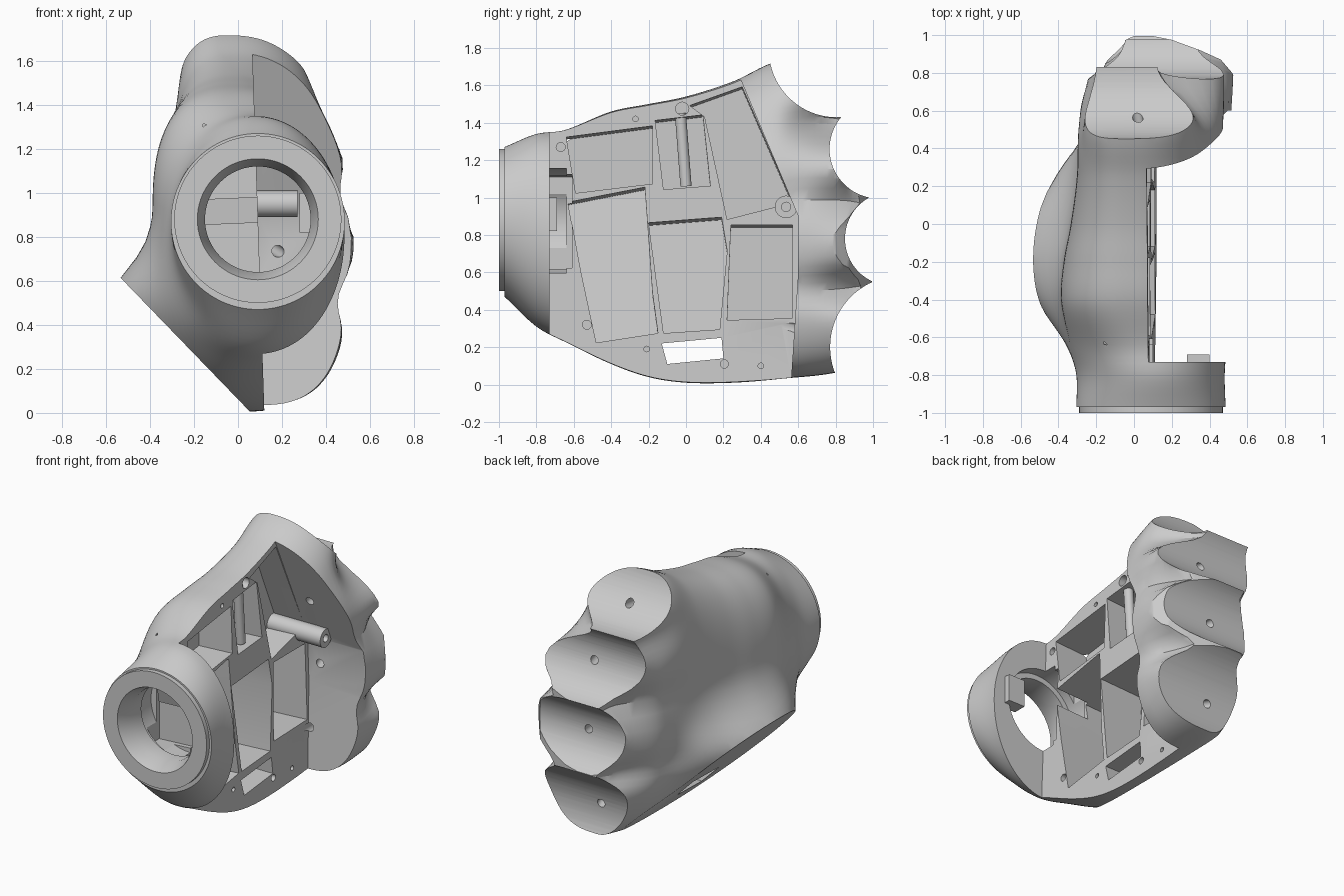
import bpy, bmesh, math
from mathutils import Vector, Matrix

cube = bpy.data.objects.get("Cube")
if cube:
    bpy.data.objects.remove(cube, do_unlink=True)

grey = bpy.data.materials.new("light_grey_plastic")
grey.use_nodes = True
COLOUR = (0.6, 0.6, 0.6, 1)
grey.diffuse_color = COLOUR
for node in grey.node_tree.nodes:
    if node.type == 'BSDF_PRINCIPLED':
        node.inputs["Base Color"].default_value = COLOUR


def finish(bm, name):
    bmesh.ops.recalc_face_normals(bm, faces=bm.faces[:])
    mesh = bpy.data.meshes.new(name)
    bm.to_mesh(mesh)
    bm.free()
    obj = bpy.data.objects.new(name, mesh)
    bpy.context.scene.collection.objects.link(obj)
    mesh.materials.append(grey)
    return obj


def loft(name, rings, close=False):
    """Skin a list of point loops; cap the ends, or join last to first."""
    bm = bmesh.new()
    loops = [[bm.verts.new(p) for p in ring] for ring in rings]
    n = len(loops[0])
    pairs = list(zip(loops, loops[1:])) + ([(loops[-1], loops[0])] if close else [])
    for a, b in pairs:
        for i in range(n):
            j = (i + 1) % n
            bm.faces.new((a[i], a[j], b[j], b[i]))
    if not close:
        bm.faces.new(loops[0])
        bm.faces.new(loops[-1])
    return finish(bm, name)


def rod(name, start, end, r, segs=32):
    start, end = Vector(start), Vector(end)
    d = end - start
    turn = d.to_track_quat('Z', 'Y').to_matrix().to_4x4()
    bm = bmesh.new()
    bmesh.ops.create_cone(bm, cap_ends=True, segments=segs, radius1=r, radius2=r,
                          depth=d.length,
                          matrix=Matrix.Translation((start + end) / 2) @ turn)
    return finish(bm, name)


def prism(name, outline, floor, top, drop=0):
    """Side outline (y, z) pulled along x; floor may depend on z, drop slants the walls."""
    f = floor if callable(floor) else (lambda z: floor)
    return loft(name, [[(f(z), y, z - drop) for y, z in outline],
                       [(top, y, z) for y, z in outline]])


def carve(obj, cutter):
    cutter.hide_render = True
    mod = obj.modifiers.new("cut", 'BOOLEAN')
    mod.operation = 'DIFFERENCE'
    mod.solver = 'EXACT'
    mod.object = cutter
    bpy.ops.object.select_all(action='DESELECT')
    bpy.context.view_layer.objects.active = obj
    obj.select_set(True)
    bpy.ops.object.modifier_apply(modifier=mod.name)
    bpy.data.objects.remove(cutter, do_unlink=True)


def ease(value, low, high):
    t = min(max((value - low) / (high - low), 0), 1)
    return t * t * (3 - 2 * t)


# Palm outline along y: y, left x, right x, top z, bottom z, heel bulge
ROWS = [(-0.97, -0.305, 0.485, 1.27, 0.47, 0),
        (-0.8, -0.305, 0.48, 1.34, 0.31, 0),
        (-0.65, -0.34, 0.49, 1.36, 0.23, 0.04),
        (-0.4, -0.385, 0.5, 1.46, 0.11, 0.15),
        (-0.2, -0.37, 0.5, 1.50, 0.04, 0.22),
        (0.0, -0.33, 0.5, 1.54, 0.01, 0.23),
        (0.25, -0.29, 0.5, 1.62, 0.01, 0.14),
        (0.5, -0.27, 0.51, 1.73, 0.03, 0.01),
        (0.83, -0.23, 0.53, 1.72, 0.07, 0),
        (1.02, -0.2, 0.52, 1.6, 0.15, 0)]

# Webs between fingers: z, width, depth on the left, depth on the right, y where they start and peak
WEBS = [(1.41, 0.13, 0.15, 0.6, 0.48, 0.85),
        (0.99, 0.10, 0.3, 0.35, 0.6, 1.0),
        (0.52, 0.10, 0.3, 0.35, 0.6, 1.0)]


def sample(y):
    i = max(k for k in range(len(ROWS) - 1) if ROWS[k][0] <= y + 1e-6)
    a, b = ROWS[i], ROWS[i + 1]
    p, q = ROWS[max(i - 1, 0)], ROWS[min(i + 2, len(ROWS) - 1)]
    h = b[0] - a[0]
    t = (y - a[0]) / h
    out = []
    for k in range(1, 6):
        ma = (b[k] - p[k]) / (b[0] - p[0]) * h
        mb = (q[k] - a[k]) / (q[0] - a[0]) * h
        out.append((2*t**3 - 3*t*t + 1) * a[k] + (t**3 - 2*t*t + t) * ma
                   + (3*t*t - 2*t**3) * b[k] + (t**3 - t*t) * mb)
    return out


def section(y, n=120):
    left, right, top, bottom, bulge = sample(y)
    body = ease(y, -0.85, -0.4)           # round wrist turning into the palm
    knuckle = ease(y, 0.3, 0.65)
    mid = 0.09 - 0.04 * body
    power = 1 - 0.17 * body - 0.08 * knuckle
    pts = []
    for i in range(n):
        ang = math.tau * i / n
        c, s = math.cos(ang), math.sin(ang)
        u = math.copysign(abs(c) ** power, c)
        w = math.copysign(abs(s) ** power, s)
        z = (top + bottom) / 2 + w * (top - bottom) / 2
        x = u * ((right - mid) if u > 0 else (mid - left))
        pinch = 0
        for g, width, deep_l, deep_r, start, peak in WEBS:
            deep = deep_r if u > 0 else deep_l
            pinch += (0.1 * knuckle + deep * ease(y, start, peak)) * math.exp(-((z - g) / width) ** 2)
        x *= 1 - pinch
        if u < 0:
            x -= bulge * math.exp(-((z - 0.5) / 0.22) ** 2) * min(1, -u * 1.5)
            # lower fingers sit further in at the back of the hand
            x += 0.08 * ease(y, 0.6, 0.9) * ease(1.35 - z, 0, 0.3) * -u
        # the palm leans: top towards the back of the hand, little finger away from it
        x -= 0.12 * max(0, z - 0.9) * body
        x += 0.14 * max(0, 0.45 - z) * knuckle
        pts.append((mid + x, y, z))
    return pts


STEPS = 60
palm = loft("palm_shell", [section(-0.97 + 1.99 * i / STEPS) for i in range(STEPS + 1)])

# Slanted flat underside
heel = [(-1.11, 1.21), (0.05, 0.01), (0.12, -0.06), (0.12, -1), (-1.5, -1)]
carve(palm, loft("heel_cut", [[(x, y, z) for x, z in heel] for y in (-1.3, 1.3)]))

# Open side on a slightly leaning plane, leaving the wrist ring and the knuckle wall
carve(palm, prism("open_side", [(-0.73, -0.3), (-0.73, 2.1), (0.1, 2.1), (0.28, 1.66),
                                (0.6, 0.9), (0.6, 0.6), (0.54, -0.3)],
                  lambda z: 0.12 - 0.033 * z, 1.2))

# Knuckle tips follow a curve across the hand
tips = [(-0.4, 0.6), (-0.24, 0.78), (-0.18, 0.87), (-0.1, 0.95), (0, 0.995), (0.1, 0.995),
        (0.2, 0.975), (0.35, 0.92), (0.46, 0.87), (0.52, 0.8), (0.56, 0.7), (0.8, 0.7),
        (0.8, 1.3), (-0.4, 1.3)]
carve(palm, loft("tip_cut", [[(x, y, z) for x, y in tips] for z in (-0.5, 2.2)]))

# Four concave finger sockets
CUSPS = [(0.45, 1.72), (0.83, 1.43), (0.98, 1.0), (1.0, 0.55), (0.79, 0.08)]
for (ya, za), (yb, zb), depth in zip(CUSPS, CUSPS[1:], (0.09, 0.13, 0.14, 0.10)):
    dy, dz = yb - ya, zb - za
    c = math.hypot(dy, dz)
    r = (c * c / 4 + depth * depth) / (2 * depth)
    cy = (ya + yb) / 2 - dz / c * (r - depth)
    cz = (za + zb) / 2 + dy / c * (r - depth)
    carve(palm, rod("socket_cut", (-1, cy, cz), (1, cy, cz), r, 80))

# Wrist bore
carve(palm, rod("bore_cut", (0.09, -1.2, 0.875), (0.09, -0.64, 0.875), 0.28, 64))


# Interior pockets, kept clear of the slanted underside
def floor_at(depth):
    return lambda z: max(depth, 0.14 - 0.967 * z)


POCKETS = [(-0.16, [(-0.64, 1.33), (-0.18, 1.39), (-0.18, 1.08), (-0.59, 1.03)]),
           (-0.12, [(-0.165, 1.42), (0.09, 1.45), (0.13, 1.07), (-0.12, 1.05)]),
           (-0.12, [(0.02, 1.5), (0.3, 1.6), (0.57, 0.98), (0.22, 0.89), (0.1, 1.44)]),
           (-0.27, [(-0.63, 0.98), (-0.22, 1.06), (-0.18, 0.5), (-0.15, 0.28), (-0.48, 0.23), (-0.56, 0.6)]),
           (-0.23, [(-0.2, 0.87), (0.19, 0.9), (0.22, 0.72), (0.18, 0.3), (-0.12, 0.28)]),
           (-0.15, [(0.24, 0.86), (0.57, 0.86), (0.57, 0.36), (0.22, 0.35)]),
           (-0.15, [(-0.74, 1.13), (-0.61, 1.13), (-0.61, 0.63), (-0.74, 0.63)])]
for depth, outline in POCKETS:
    carve(palm, prism("pocket_cut", outline, floor_at(depth), 0.2, 0.02))

# Strap slot through the underside
carve(palm, prism("slot_cut", [(-0.13, 0.22), (0.19, 0.25), (0.2, 0.14), (-0.1, 0.11)], -1, 0.3))

# Screw holes in the rim
for y, z, r in [(-0.67, 1.27, 0.024), (-0.27, 1.42, 0.015), (-0.02, 1.475, 0.035),
                (-0.53, 0.32, 0.024), (-0.21, 0.19, 0.015), (0.205, 0.11, 0.022), (0.4, 0.1, 0.015)]:
    carve(palm, rod("screw_cut", (0.02, y, z), (0.3, y, z), r, 16))

# Slanted cord holes through the knuckle wall
for xa, za, xb, zb in [(0.04, 1.5, -0.06, 1.62), (0.2, 1.2, 0.08, 1.2),
                       (0.22, 0.71, 0.08, 0.8), (0.15, 0.33, 0.03, 0.22)]:
    carve(palm, rod("cord_cut", (xa, 0.45, za), (xb, 1.0, zb), 0.027, 16))

# Wrist collar turned around y
PROFILE = [(0.275, -1.0), (0.38, -1.0), (0.38, -0.9), (0.3, -0.9),
           (0.3, -0.8), (0.24, -0.8), (0.24, -0.9)]
collar = loft("wrist_collar", [[(0.09 + r * math.cos(math.tau * i / 72), y,
                                 0.88 + r * math.sin(math.tau * i / 72)) for r, y in PROFILE]
                               for i in range(72)], close=True)

# Screw post, cord tube and locking tab
post = rod("screw_post", (-0.13, 0.535, 0.95), (0.27, 0.535, 0.95), 0.06)
carve(post, rod("post_hole", (0.1, 0.535, 0.95), (0.4, 0.535, 0.95), 0.025, 16))
tube = rod("cord_tube", (0.02, 0.0, 1.06), (0.02, -0.03, 1.45), 0.03, 24)
tab = prism("locking_tab", [(-0.78, 0.82), (-0.69, 0.82), (-0.69, 1.0), (-0.78, 1.0)], 0.28, 0.4)

for obj in (palm, collar, post, tube, tab):
    bpy.ops.object.select_all(action='DESELECT')
    bpy.context.view_layer.objects.active = obj
    obj.select_set(True)
    bpy.ops.object.shade_smooth_by_angle(angle=math.radians(28))
